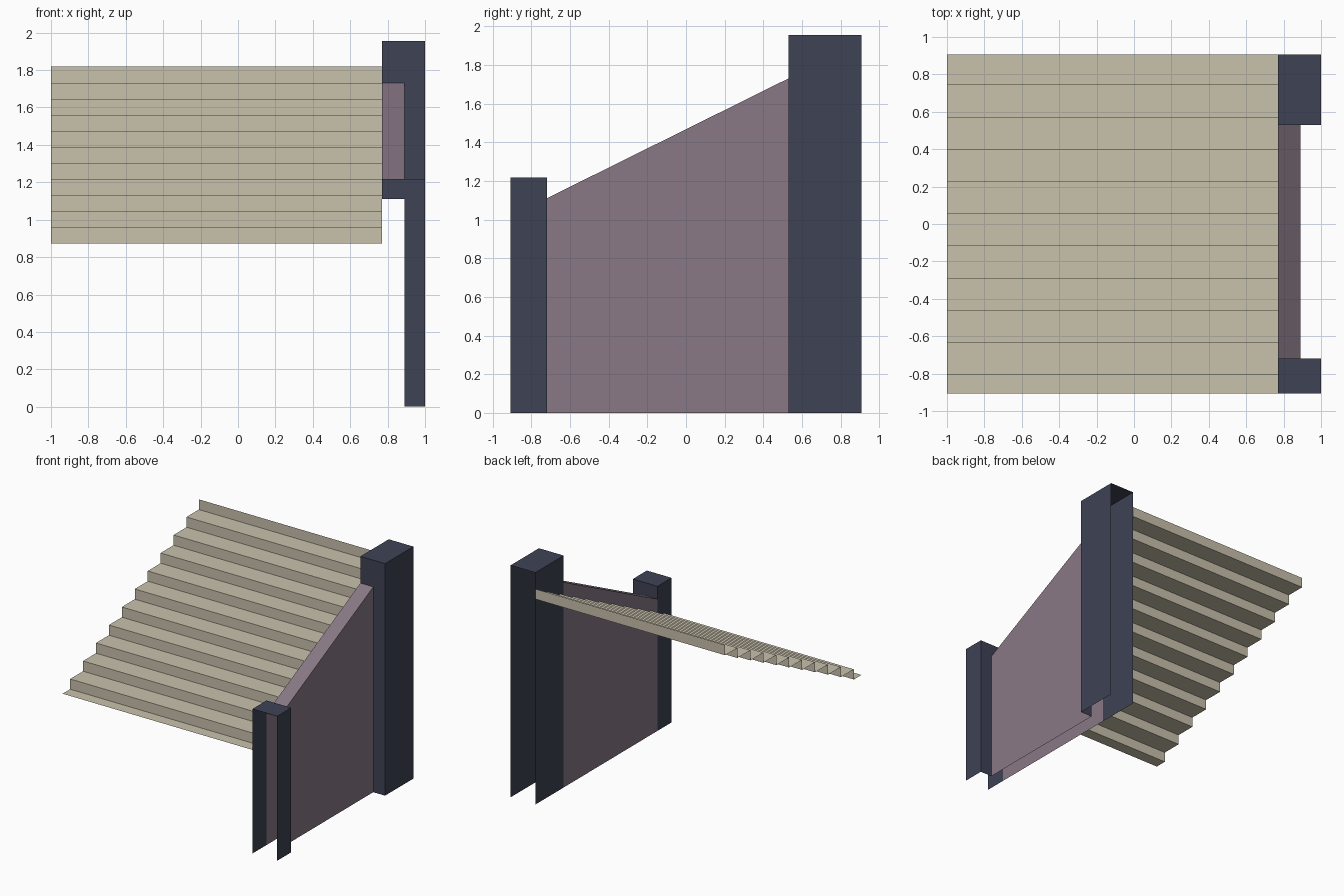
import bpy

if "Cube" in bpy.data.objects:
    bpy.data.objects.remove(bpy.data.objects["Cube"])


def material(name, rgb):
    """Flat colour from 0-255 sRGB, stored as linear values."""
    lin = [((c / 255 + 0.055) / 1.055) ** 2.4 for c in rgb]
    m = bpy.data.materials.new(name)
    m.diffuse_color = (*lin, 1)
    m.use_nodes = True
    m.node_tree.nodes["Principled BSDF"].inputs["Base Color"].default_value = m.diffuse_color
    return m


def sheet(name, verts, faces, mat):
    """Open surface without thickness."""
    me = bpy.data.meshes.new(name)
    me.from_pydata(verts, [], faces)
    me.materials.append(mat)
    me.update()
    ob = bpy.data.objects.new(name, me)
    bpy.context.collection.objects.link(ob)
    return ob


tan = material("tan steps", (200, 193, 172))
navy = material("dark navy posts", (62, 66, 84))
mauve = material("mauve wall", (136, 120, 133))

X_IN, X_MID, X_OUT = 0.77, 0.89, 1.0      # post inner side, wall outer side, post outer side
Y_END = 0.907
Y_FRONT, Y_BACK = -0.72, 0.53             # ends of the wall
Z_FRONT, Z_BACK = 1.11, 1.73              # wall height at its ends

# Stepped slab: zigzag profile swept along x
RISE, RUN, COUNT = 0.0859, 0.1722, 11
profile = [(-Y_END, 0.873)]
for i in range(COUNT):
    y = min(-0.807 + i * RUN, Y_END)
    z = 0.873 + i * RISE
    profile += [(y, z), (y, z + RISE)]
verts = [(x, y, z) for y, z in profile for x in (-1.0, X_IN)]
faces = [(2 * i, 2 * i + 1, 2 * i + 3, 2 * i + 2) for i in range(len(profile) - 1)]
sheet("stepped_slab", verts, faces, tan)

# Side wall: two side sheets and a sloping top, open at the ends and below
section = [(Y_FRONT, 0), (Y_FRONT, Z_FRONT), (Y_BACK, Z_BACK), (Y_BACK, 0)]
verts = [(x, y, z) for x in (X_IN, X_MID) for y, z in section]
sheet("side_wall", verts, [(0, 3, 2, 1)[::-1], (4, 7, 6, 5), (1, 5, 6, 2)], mauve)


def post(name, y_wall, y_end, z_wall, z_top):
    """Hollow post, open at the outer end, with an opening where the wall meets it."""
    v = [(X_IN, y_end, 0), (X_IN, y_end, z_top), (X_OUT, y_end, 0), (X_OUT, y_end, z_top),
         (X_IN, y_wall, 0), (X_IN, y_wall, z_wall), (X_IN, y_wall, z_top),
         (X_MID, y_wall, 0), (X_MID, y_wall, z_wall), (X_MID, y_wall, z_top),
         (X_OUT, y_wall, 0), (X_OUT, y_wall, z_top)]
    f = [(0, 4, 5, 6, 1),          # inner side
         (2, 3, 11, 10),           # outer side
         (1, 6, 9, 11, 3),         # cap
         (5, 8, 9, 6),             # above the wall
         (7, 10, 11, 9, 8)]        # beside the wall
    if y_end < y_wall:             # keep the faces pointing outwards
        f = [p[::-1] for p in f]
    sheet(name, v, f, navy)


post("front_post", Y_FRONT, -Y_END, Z_FRONT, 1.218)
post("back_post", Y_BACK, Y_END, Z_BACK, 1.955)
